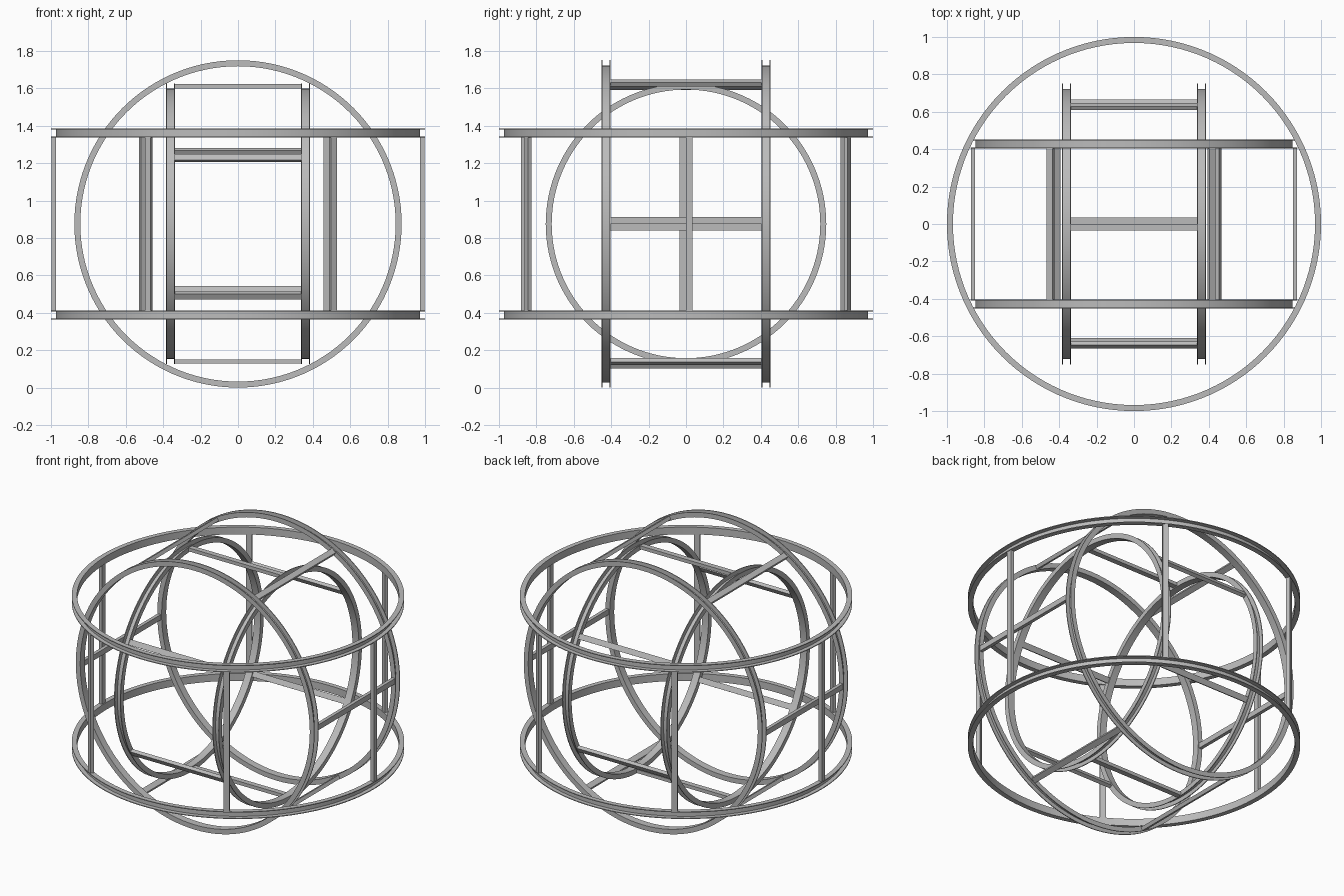
import bpy
import bmesh
from math import radians, pi
from mathutils import Matrix, Vector

if "Cube" in bpy.data.objects:
    bpy.data.objects.remove(bpy.data.objects["Cube"], do_unlink=True)

# One plain metal colour
metal = bpy.data.materials.new("grey metal")
metal.use_nodes = True
GREY = (0.5, 0.5, 0.5, 1)
metal.diffuse_color = GREY
metal.node_tree.nodes["Principled BSDF"].inputs["Base Color"].default_value = GREY

CENTRE = Matrix.Translation((0, 0, 0.875))
WIDTH = 0.048        # ring width along its axis
DEPTH = 0.032        # radial depth of the channel
WALL = 0.005         # sheet thickness


def finish(name, bm, matrix):
    bmesh.ops.recalc_face_normals(bm, faces=bm.faces)
    mesh = bpy.data.meshes.new(name)
    bm.to_mesh(mesh)
    bm.free()
    mesh.transform(CENTRE @ matrix)
    mesh.materials.append(metal)
    obj = bpy.data.objects.new(name, mesh)
    bpy.context.collection.objects.link(obj)
    return obj


def channel_ring(name, radius, offset, matrix):
    """Hoop with a channel section that opens outward."""
    h, inner, web = WIDTH / 2, radius - DEPTH, radius - DEPTH + WALL
    lip = h - WALL
    profile = [(inner, -h), (radius, -h), (radius, -lip), (web, -lip),
               (web, lip), (radius, lip), (radius, h), (inner, h)]
    bm = bmesh.new()
    verts = [bm.verts.new((r, 0, z + offset)) for r, z in profile]
    edges = [bm.edges.new((verts[i - 1], verts[i])) for i in range(len(verts))]
    bmesh.ops.spin(bm, geom=verts + edges, cent=(0, 0, 0), axis=(0, 0, 1),
                   angle=2 * pi, steps=120, use_merge=True)
    bmesh.ops.remove_doubles(bm, verts=bm.verts, dist=0.0005)
    obj = finish(name, bm, matrix)
    bpy.ops.object.select_all(action="DESELECT")
    obj.select_set(True)
    bpy.context.view_layer.objects.active = obj
    bpy.ops.object.shade_smooth_by_angle(angle=radians(30))


def strut(name, radius, length, angle, matrix):
    """Flat bar joining a ring pair, set to one side of its radial line."""
    bm = bmesh.new()
    bmesh.ops.create_cube(bm, size=1)
    bmesh.ops.scale(bm, vec=(0.023, 0.036, length), verts=bm.verts)
    bmesh.ops.translate(bm, vec=Vector((radius - 0.0145, 0.018, 0)), verts=bm.verts)
    finish(name, bm, matrix @ Matrix.Rotation(angle, 4, "Z"))


# Frames turning the ring axis to z, y and x
upright = Matrix.Identity(4)
to_y = Matrix.Rotation(pi / 2, 4, "X")
to_x = Matrix(((0, 0, 1, 0), (1, 0, 0, 0), (0, 1, 0, 0), (0, 0, 0, 1)))

# Each drum: name, radius, ring offset, first strut angle, frame
drums = [("outer", 1.0, 0.486, 0, upright),
         ("middle", 0.875, 0.427, 0, to_y),
         ("inner", 0.75, 0.361, 30, to_x)]

for name, radius, offset, start, frame in drums:
    for side, sign in (("first", -1), ("second", 1)):
        channel_ring(f"{name}_{side}_ring", radius, sign * offset, frame)
    for i in range(6):
        strut(f"{name}_strut_{i + 1}", radius, 2 * offset - WIDTH,
              radians(start + 60 * i), frame)
